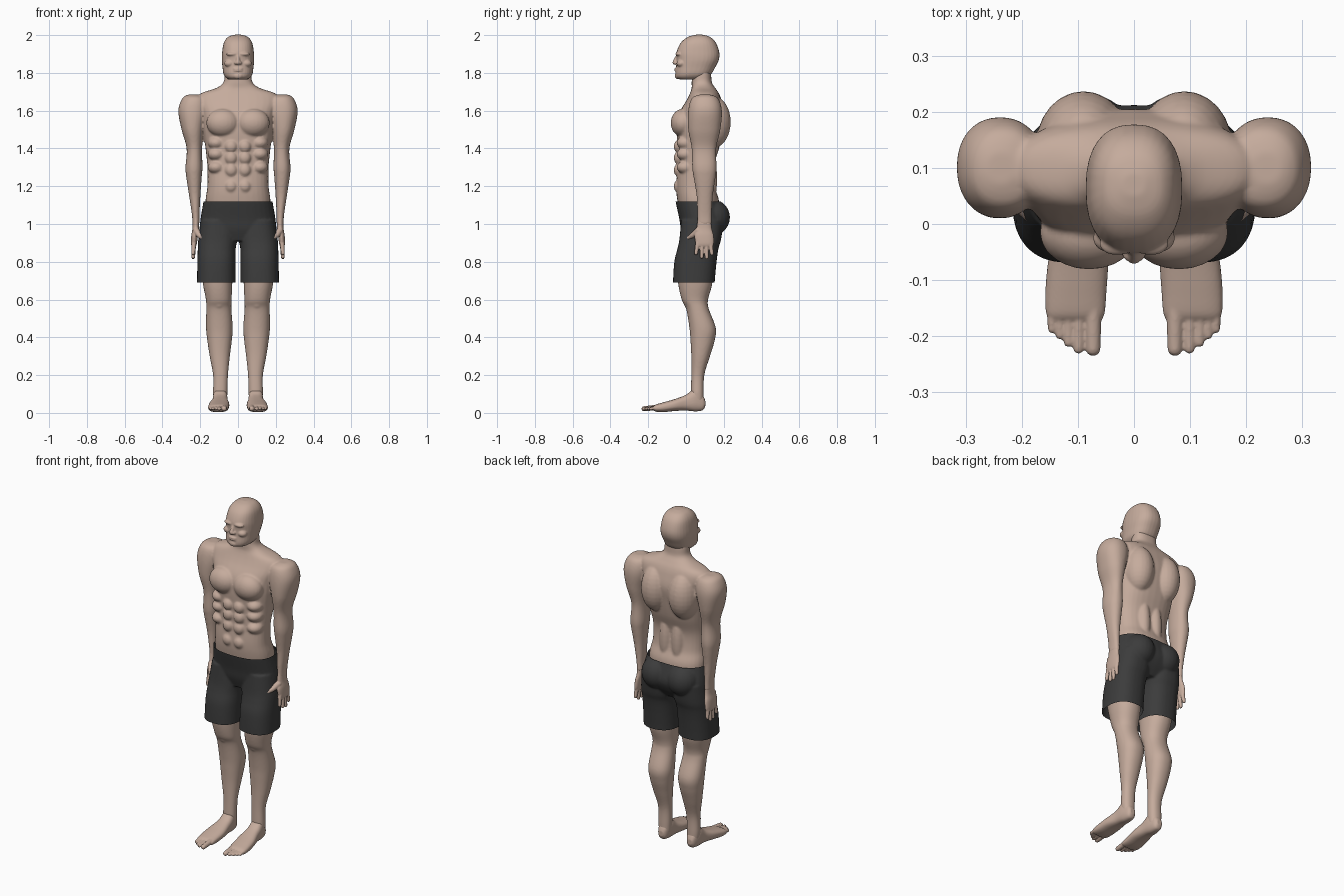
import bpy, bmesh, math
from mathutils import Vector, Matrix

cube = bpy.data.objects.get("Cube")
if cube:
    bpy.data.objects.remove(cube, do_unlink=True)


def material(name, color):
    mat = bpy.data.materials.new(name)
    mat.use_nodes = True
    mat.diffuse_color = (*color, 1)
    mat.node_tree.nodes["Principled BSDF"].inputs["Base Color"].default_value = (*color, 1)
    return mat


skin = material("skin", (0.56, 0.41, 0.335))
cloth = material("dark cloth", (0.045, 0.045, 0.045))
BOTH = (1, -1)


def spline(rows, steps=6):
    """Catmull-Rom interpolation of the rows."""
    rows = [Vector(r) for r in rows]
    ext = [rows[0]] + rows + [rows[-1]]
    out = []
    for i in range(len(rows) - 1):
        a, b, c, d = ext[i:i + 4]
        for k in range(steps):
            t = k / steps
            out.append(b + (c - a) * (t / 2) + (a * 2 - b * 5 + c * 4 - d) * (t * t / 2)
                       + (b * 3 - a - c * 3 + d) * (t ** 3 / 2))
    return out + [rows[-1]]


def loft(bm, rows, axis="z", sides=(1,), power=2.2, count=32):
    """Skin rings given as (position, low, high, x low, x high); without x low the ring is centred."""
    rows = [r if len(r) == 5 else (*r[:3], -r[3], r[3]) for r in rows]
    for side in sides:
        rings = []
        for t, a0, a1, x0, x1 in spline(rows):
            ring = []
            for i in range(count):
                ang = math.tau * i / count
                c, s = (math.copysign(abs(v) ** (2 / power), v) for v in (math.cos(ang), math.sin(ang)))
                x = side * ((x0 + x1) / 2 + c * (x1 - x0) / 2)
                a = (a0 + a1) / 2 + s * (a1 - a0) / 2
                ring.append(bm.verts.new((x, a, t) if axis == "z" else (x, t, a)))
            rings.append(ring)
        for low, high in zip(rings, rings[1:]):
            for i in range(count):
                j = (i + 1) % count
                bm.faces.new((low[i], low[j], high[j], high[i]))
        bm.faces.new(rings[0])
        bm.faces.new(rings[-1])


def blob(bm, center, radii, sides=BOTH):
    """Ellipsoid muscle or feature."""
    for side in sides:
        place = Matrix.Translation((side * center[0], *center[1:])) @ Matrix.Diagonal((*radii, 1))
        bmesh.ops.create_uvsphere(bm, u_segments=24, v_segments=16, radius=1, matrix=place)


def digit(bm, start, end, r0, r1, sides=BOTH):
    """Tapered capsule."""
    for side in sides:
        p, q = (Vector((side * v[0], v[1], v[2])) for v in (start, end))
        turn = (q - p).to_track_quat("Z", "Y").to_matrix().to_4x4()
        bmesh.ops.create_cone(bm, cap_ends=True, segments=16, radius1=r0, radius2=r1,
                              depth=(q - p).length, matrix=Matrix.Translation((p + q) / 2) @ turn)
        for c, r in ((p, r0), (q, r1)):
            bmesh.ops.create_uvsphere(bm, u_segments=16, v_segments=10, radius=r, matrix=Matrix.Translation(c))


def finish(name, bm, mat, voxel, smooth, cuts=()):
    """Fuse the pieces into one smooth skin, then trim it at the cut heights."""
    bmesh.ops.recalc_face_normals(bm, faces=bm.faces)
    mesh = bpy.data.meshes.new(name)
    bm.to_mesh(mesh)
    obj = bpy.data.objects.new(name, mesh)
    bpy.context.collection.objects.link(obj)
    fuse = obj.modifiers.new("fuse", "REMESH")
    fuse.mode = "VOXEL"
    fuse.voxel_size = voxel
    soften = obj.modifiers.new("soften", "SMOOTH")
    soften.iterations = smooth
    baked = bpy.data.meshes.new_from_object(obj.evaluated_get(bpy.context.evaluated_depsgraph_get()))
    obj.modifiers.clear()
    obj.data = baked
    bm.clear()
    bm.from_mesh(baked)
    for height, up in cuts:
        bmesh.ops.bisect_plane(bm, geom=bm.verts[:] + bm.edges[:] + bm.faces[:],
                               plane_co=(0, 0, height), plane_no=(0, 0, up), clear_outer=True)
    for face in bm.faces:
        face.smooth = True
        face.material_index = 0
    bm.to_mesh(baked)
    bm.free()
    baked.materials.clear()
    baked.materials.append(mat)
    return obj


# Torso with neck
bm = bmesh.new()
loft(bm, [(1.0, -.02, .17, .165), (1.12, -.045, .175, .172), (1.2, -.052, .15, .162), (1.3, -.045, .145, .162),
          (1.4, -.045, .175, .172), (1.5, -.05, .195, .185), (1.58, -.04, .205, .195), (1.65, 0, .19, .22),
          (1.69, .02, .175, .2), (1.72, .03, .155, .115), (1.75, .03, .137, .077), (1.8, .033, .132, .07),
          (1.86, .04, .12, .06)], power=2.4)
blob(bm, (.08, -.015, 1.535), (.088, .066, .075))       # chest
blob(bm, (.09, .14, 1.54), (.085, .097, .14))           # shoulder blades
blob(bm, (.04, .12, 1.24), (.04, .045, .16))            # lower back
for z in (1.2, 1.285, 1.35, 1.41):                      # abdomen
    blob(bm, (.036, -.035, z), (.034, .03, .036))
for z in (1.3, 1.37, 1.43):                             # flanks
    blob(bm, (.115, .0, z), (.045, .05, .035))

# Arms
loft(bm, [(1.685, .07, .13, .21, .265), (1.665, .03, .17, .17, .295), (1.6, .012, .19, .16, .316),
          (1.5, .012, .182, .18, .299), (1.4, .03, .16, .19, .272), (1.3, .033, .162, .188, .278),
          (1.25, .04, .157, .192, .274), (1.15, .056, .142, .199, .259), (1.05, .06, .136, .204, .244),
          (1.0, .061, .136, .204, .241)], sides=BOTH)

# Legs
loft(bm, [(1.0, -.01, .16, .03, .17), (.8, -.045, .14, .03, .198), (.69, -.042, .14, .03, .187),
          (.6, -.023, .117, .034, .17), (.55, .001, .121, .035, .168), (.45, .018, .158, .028, .169),
          (.38, .024, .151, .033, .162), (.3, .028, .127, .043, .15), (.2, .028, .097, .053, .132),
          (.1, .026, .094, .056, .132), (.05, .03, .095, .06, .125)], sides=BOTH)
blob(bm, (.1, .02, .585), (.035, .032, .04))            # kneecaps
finish("body", bm, skin, .006, 5)

# Head
bm = bmesh.new()
loft(bm, [(2.002, .05, .09, .02), (1.99, .01, .128, .053), (1.96, -.027, .158, .075), (1.91, -.05, .176, .084),
          (1.87, -.05, .174, .086), (1.83, -.052, .155, .082), (1.795, -.055, .135, .077),
          (1.775, -.05, .11, .064), (1.764, -.03, .08, .045)], power=2.4)
blob(bm, (.03, -.036, 1.9), (.032, .02, .012))          # brows
blob(bm, (.045, -.025, 1.85), (.028, .025, .02))        # cheekbones
digit(bm, (0, -.046, 1.893), (0, -.06, 1.855), .007, .012, sides=(1,))
blob(bm, (.01, -.055, 1.853), (.011, .011, .009))       # nostrils
for z in (1.822, 1.812):                                # lips
    blob(bm, (0, -.049, z), (.027, .012, .006), sides=(1,))
blob(bm, (0, -.043, 1.785), (.028, .017, .018), sides=(1,))
finish("head", bm, skin, .004, 4)

# Hands
bm = bmesh.new()
loft(bm, [(1.04, .063, .132, .207, .24), (.98, .056, .136, .206, .241), (.94, .045, .146, .212, .247),
          (.9, .05, .148, .217, .249), (.882, .056, .143, .222, .246)], sides=BOTH)
for y, tip in ((.053, .845), (.083, .826), (.11, .823), (.137, .843)):
    digit(bm, (.233, y * .8 + .02, .9), (.237, y, tip), .0125, .0095)
digit(bm, (.222, .065, .965), (.205, .035, .94), .018, .014)
digit(bm, (.205, .035, .94), (.177, .003, .918), .014, .009)
finish("hands", bm, skin, .0033, 2)

# Feet
bm = bmesh.new()
loft(bm, [(.102, .035, .065, .08, .11), (.088, .014, .095, .067, .121), (.05, .008, .13, .057, .132),
          (0, .012, .096, .053, .137), (-.06, .01, .073, .046, .152), (-.12, .004, .056, .049, .158),
          (-.158, .006, .045, .052, .157), (-.172, .013, .036, .058, .15)], axis="y", sides=BOTH, power=2.5)
for x, tip, r in ((.073, -.222, .0135), (.099, -.222, .0095), (.117, -.211, .0085), (.132, -.198, .008), (.146, -.187, .008)):
    digit(bm, (x, -.145, .03), (x, tip, .022), r * 1.15, r)
finish("feet", bm, skin, .0035, 3)

# Shorts
bm = bmesh.new()
loft(bm, [(1.17, -.058, .17, .177), (1.12, -.055, .185, .183), (1.03, -.036, .212, .198), (.97, -.026, .195, .203),
          (.91, -.005, .15, .19)], power=2.4)
loft(bm, [(1.02, -.025, .2, 0, .197), (.92, -.035, .186, .004, .21), (.87, -.045, .172, .012, .213),
          (.8, -.062, .162, .013, .215), (.69, -.069, .152, .013, .217), (.64, -.069, .152, .013, .217)],
     sides=BOTH, power=2.4)
blob(bm, (.085, .14, 1.035), (.09, .093, .095))         # seat
finish("shorts", bm, cloth, .006, 5, cuts=((1.12, 1), (.69, -1)))
